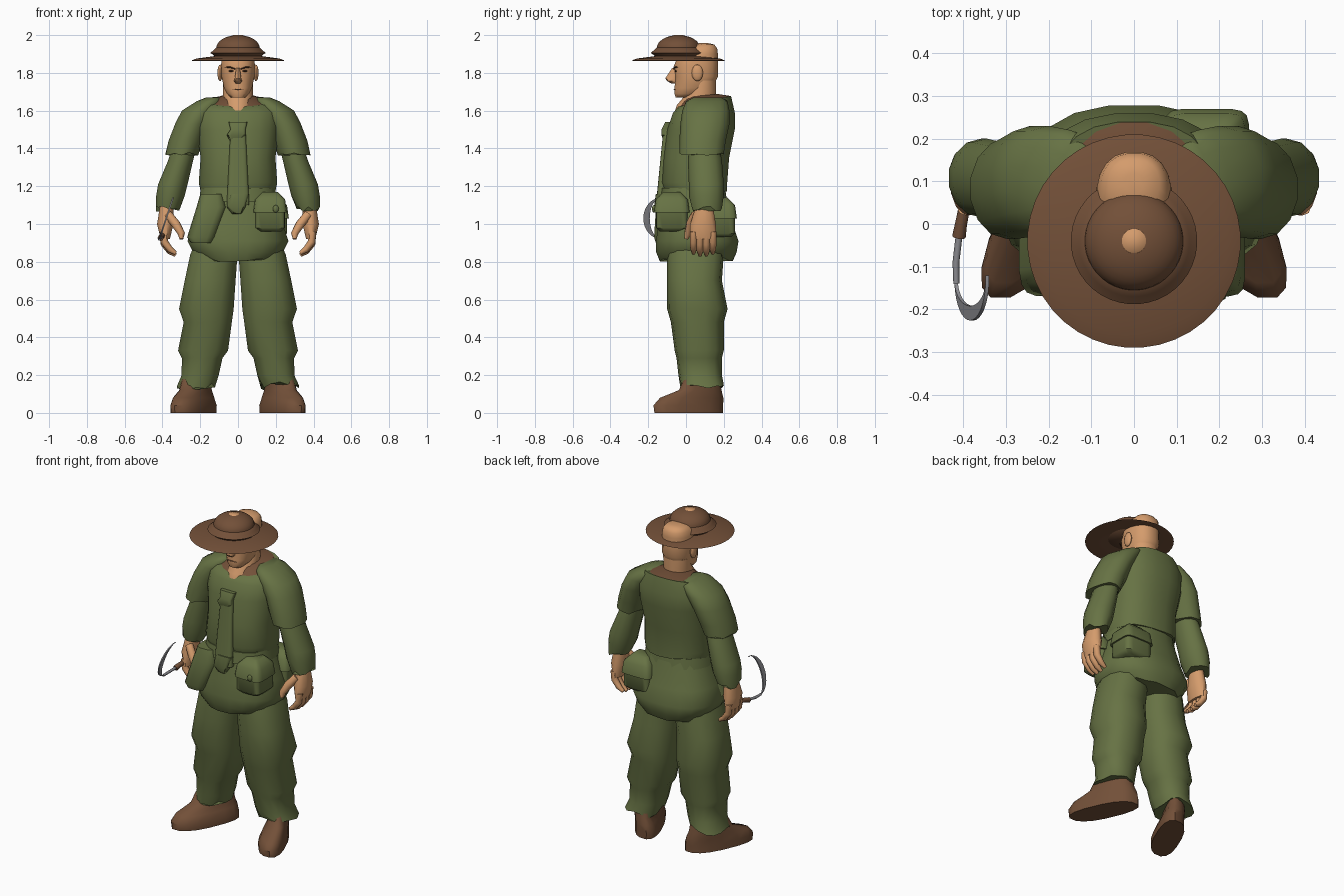
import bpy, bmesh, math, random
from mathutils import Vector

random.seed(4)
cube = bpy.data.objects.get("Cube")
if cube:
    bpy.data.objects.remove(cube, do_unlink=True)


def material(name, rgb):
    m = bpy.data.materials.new(name)
    m.use_nodes = True
    m.diffuse_color = (*rgb, 1)
    m.node_tree.nodes["Principled BSDF"].inputs["Base Color"].default_value = (*rgb, 1)
    return m


GREEN = material("olive cloth", (0.135, 0.17, 0.058))
BROWN = material("brown leather", (0.17, 0.08, 0.04))
SKIN = material("skin", (0.66, 0.33, 0.15))
STEEL = material("steel", (0.26, 0.26, 0.28))
DARK = material("dark hair", (0.07, 0.03, 0.015))


def shade(ob, angle):
    bpy.ops.object.select_all(action='DESELECT')
    ob.select_set(True)
    bpy.context.view_layer.objects.active = ob
    if ob.type == 'CURVE':
        bpy.ops.object.convert(target='MESH')
    bpy.ops.object.shade_smooth_by_angle(angle=math.radians(angle))


def finish(bm, name, mat, angle=45):
    bmesh.ops.recalc_face_normals(bm, faces=bm.faces)
    mesh = bpy.data.meshes.new(name)
    bm.to_mesh(mesh)
    bm.free()
    mesh.materials.append(mat)
    ob = bpy.data.objects.new(name, mesh)
    bpy.context.collection.objects.link(ob)
    shade(ob, angle)


def loft(name, rings, mat, side=1, sides=16, power=2, skew=0, jag=0, angle=45):
    """Skin stacked rings: height, x range, y range, optional slope along y."""
    bm = bmesh.new()
    loops = []
    for i, (z, x0, x1, y0, y1, *slope) in enumerate(rings):
        loop = []
        for k in range(sides):
            turn = math.tau * (k + 0.5) / sides
            c, s = math.cos(turn), math.sin(turn)
            dx = math.copysign(abs(c) ** (2 / power), c) * (x1 - x0) / 2
            dy = math.copysign(abs(s) ** (2 / power), s) * (y1 - y0) / 2
            dz = slope[0] * dy if slope else 0
            if i == 0:
                dz += random.uniform(-jag, jag)
            x = (x0 + x1) / 2 + dx + skew * dy
            loop.append(bm.verts.new((side * x, (y0 + y1) / 2 + dy, z + dz)))
        loops.append(loop)
    for lower, upper in zip(loops, loops[1:]):
        for k in range(sides):
            bm.faces.new((lower[k], lower[k - 1], upper[k - 1], upper[k]))
    bm.faces.new(loops[0])
    bm.faces.new(loops[-1])
    finish(bm, name, mat, angle)


def body(name, rings, mat, **options):
    """Loft that is symmetrical about the middle of the model."""
    loft(name, [(z, -w, w, *rest) for z, w, *rest in rings], mat, **options)


def limb(name, points, mat, side=1):
    """Round tapered tube through (x, y, z, radius) points."""
    curve = bpy.data.curves.new(name, 'CURVE')
    curve.dimensions = '3D'
    curve.bevel_depth = 1
    curve.bevel_resolution = 2
    curve.use_fill_caps = True
    spline = curve.splines.new('POLY')
    spline.points.add(len(points) - 1)
    for point, (x, y, z, radius) in zip(spline.points, points):
        point.co, point.radius = (side * x, y, z, 1), radius
    ob = bpy.data.objects.new(name, curve)
    bpy.context.collection.objects.link(ob)
    curve.materials.append(mat)
    shade(ob, 50)


def ball(name, centre, size, mat):
    bm = bmesh.new()
    bmesh.ops.create_uvsphere(bm, u_segments=12, v_segments=8, radius=1)
    bmesh.ops.scale(bm, vec=size, verts=bm.verts)
    bmesh.ops.translate(bm, vec=centre, verts=bm.verts)
    finish(bm, name, mat)


def lathe(name, profile, mat, y=-.04):
    body(name, [(z, r, y - r, y + r) for r, z in profile], mat, sides=40, angle=75)


def pouch(name, x, y, z, width, depth):
    """Belt bag with an overlapping, rounded lid."""
    def ring(height, grow):
        w, d = width / 2 + grow, depth / 2 + grow
        return z + height, x - w, x + w, y - d, y + d
    loft(name, [ring(0, -.02), ring(.02, 0), ring(.14, 0)], GREEN, power=6)
    loft(name + "_lid", [ring(.1, .01), ring(.17, 0), ring(.21, -.04)], GREEN, power=6)


# Tunic body, collar, sash and flared skirt
body("tunic", [(1.18, .2, -.12, .22), (1.22, .21, -.13, .22), (1.35, .2, -.12, .23),
               (1.5, .22, -.1, .26), (1.59, .22, -.07, .26), (1.65, .18, -.04, .24, .2)],
     GREEN, sides=20, power=2.4, jag=.01)
body("collar", [(1.6, .14, -.02, .2), (1.65, .16, -.04, .24, .2), (1.68, .08, 0, .17, .1)], BROWN)
body("sash", [(1.12, .21, -.14, .22), (1.19, .2, -.13, .21)], GREEN, power=2.4)
body("skirt", [(.81, .2, -.14, .25), (.85, .24, -.16, .27), (.91, .27, -.16, .28),
               (1, .24, -.15, .25), (1.17, .19, -.12, .21)],
     GREEN, sides=20, power=2.4, jag=.01)

# Front strip, knot, chest bow and hanging flap
body("front_strip", [(1.1, .06, -.16, -.08), (1.3, .05, -.14, -.08), (1.5, .04, -.12, -.06)],
     GREEN, power=5)
loft("belt_knot", [(1.06, -.03, .02, -.16, -.1), (1.09, -.06, .04, -.17, -.1),
                   (1.16, -.04, .06, -.16, -.1)], GREEN, power=4, jag=.01)
loft("chest_bow", [(1.44, -.04, 0, -.12, -.08), (1.47, -.06, .04, -.13, -.08),
                   (1.5, -.04, .04, -.13, -.08), (1.54, -.05, .05, -.11, -.06)],
     GREEN, power=5, jag=.01)
loft("skirt_flap", [(.9, -.25, -.14, -.16, 0), (.93, -.27, -.12, -.17, .05),
                    (1.09, -.22, -.06, -.16, .05), (1.16, -.2, -.08, -.14, .05)], GREEN, power=4)

# Belt pouches and a small fastener
pouch("front_pouch", .17, -.075, .96, .16, .17)
pouch("back_pouch", .17, .18, .93, .18, .16)
ball("pouch_toggle", (.2, -.17, 1.08), (.016, .01, .02), GREEN)

for side, word in ((1, "left"), (-1, "right")):
    # Sleeves
    loft(word + "_upper_sleeve", [
        (1.37, .21, .385, -.035, .2), (1.44, .18, .37, -.035, .21), (1.53, .15, .335, -.03, .23),
        (1.6, .1, .3, -.02, .23), (1.65, .08, .22, 0, .22), (1.67, .09, .17, .04, .19)],
        GREEN, side, sides=14, jag=.01, angle=60)
    loft(word + "_lower_sleeve", [
        (1.08, .31, .435, .03, .19), (1.15, .28, .435, .015, .2), (1.21, .265, .425, .015, .2),
        (1.34, .235, .37, .01, .19), (1.44, .21, .34, .02, .17)], GREEN, side, sides=14, jag=.015)

    # Hand with curled fingers and thumb
    loft(word + "_hand", [(.92, .36, .41, .02, .16), (1, .34, .43, .02, .16),
                          (1.12, .34, .41, .06, .14)], SKIN, side, sides=12)
    for i, finger in enumerate(("index", "middle", "ring", "little")):
        y = .04 + .034 * i
        tip = .83 + .01 * abs(i - 1.5)
        limb(f"{word}_{finger}_finger", [(.395, y, .96, .02), (.39, y, tip + .06, .02),
                                         (.36, y, tip + .02, .017), (.33, y, tip, .01)], SKIN, side)
    limb(word + "_thumb", [(.37, .05, 1.05, .024), (.33, .025, 1, .025),
                           (.3, .01, .95, .02), (.3, 0, .92, .01)], SKIN, side)

    # Baggy trouser leg
    loft(word + "_trouser_leg", [
        (.14, .12, .325, -.03, .2), (.2, .1, .3, -.04, .19), (.29, .08, .3, -.05, .19),
        (.33, .05, .32, -.06, .2), (.48, .03, .29, -.08, .2), (.55, .02, .315, -.1, .22),
        (.7, .01, .285, -.1, .19), (.84, 0, .255, -.1, .2), (1, 0, .18, -.08, .17)],
        GREEN, side, sides=14, power=2.4, jag=.025)

    # Shoe turned outwards
    loft(word + "_shoe", [
        (0, .15, .32, -.17, .2), (.04, .15, .32, -.175, .2), (.08, .16, .31, -.14, .2),
        (.12, .16, .29, -.04, .19), (.18, .16, .28, -.01, .18)],
        BROWN, side, power=2.5, skew=-.42)

    # Ear, eye and brow
    ball(word + "_ear", (side * .095, .06, 1.8), (.014, .03, .044), SKIN)
    ball(word + "_eye", (side * .037, -.055, 1.81), (.014, .006, .005), DARK)
    limb(word + "_brow", [(.014, -.064, 1.82, .003), (.04, -.063, 1.83, .004),
                          (.07, -.043, 1.83, .002)], DARK, side)

# Neck, head and face
body("neck", [(1.6, .08, -.06, .16), (1.63, .08, -.05, .16), (1.7, .08, .01, .16),
              (1.76, .08, .02, .16)], SKIN)
body("head", [(1.67, .04, -.055, .04), (1.69, .06, -.062, .09), (1.72, .075, -.062, .14),
              (1.78, .088, -.056, .17), (1.84, .09, -.064, .17), (1.9, .088, -.04, .17),
              (1.93, .078, 0, .166), (1.95, .06, .04, .15), (1.957, .02, .07, .12)],
     SKIN, sides=20, power=2.3, angle=60)
body("nose", [(1.745, .014, -.08, -.04), (1.757, .023, -.1, -.04), (1.77, .018, -.11, -.04),
              (1.825, .01, -.074, -.04)], SKIN, sides=10)
limb("mouth", [(-.03, -.056, 1.71, .002), (0, -.063, 1.713, .003), (.03, -.056, 1.71, .002)], BROWN)

# Wide hat with a hollow brim and a stepped, domed crown, worn through at the top
lathe("hat_brim", [(.09, 1.885), (.23, 1.862), (.25, 1.865), (.22, 1.876), (.1, 1.892)], BROWN)
lathe("hat_band", [(.12, 1.88), (.13, 1.895), (.148, 1.905), (.13, 1.92), (.11, 1.94)], BROWN)
lathe("hat_dome", [(.116 * math.cos(t / 5), 1.93 + .07 * math.sin(t / 5)) for t in range(8)], BROWN)
lathe("hat_hole", [(.03, 1.995), (.027, 2)], SKIN)

# Sickle: handle held in the right hand and a crescent blade
limb("sickle_handle", [(-.385, .1, .95, .013), (-.405, 0, .935, .014), (-.41, -.03, .925, .016)], BROWN)
limb("sickle_tang", [(-.41, -.03, .927, .008), (-.417, -.09, .92, .008), (-.416, -.14, .92, .007)], STEEL)
bm = bmesh.new()
steps = 18
rows = []
for i in range(steps + 1):
    turn = math.pi * (.47 + 1.06 * i / steps)
    rise = .11 * math.sin(turn)
    rows.append([bm.verts.new(Vector((-.38 + rise / 3 + off, -.13 + r * math.cos(turn), 1.03 + rise)))
                 for r in (.096, .062) for off in (-.004, .004)])
for near, far in zip(rows, rows[1:]):
    for j, k in ((0, 1), (1, 3), (3, 2), (2, 0)):
        bm.faces.new((near[j], near[k], far[k], far[j]))
finish(bm, "sickle_blade", STEEL)
